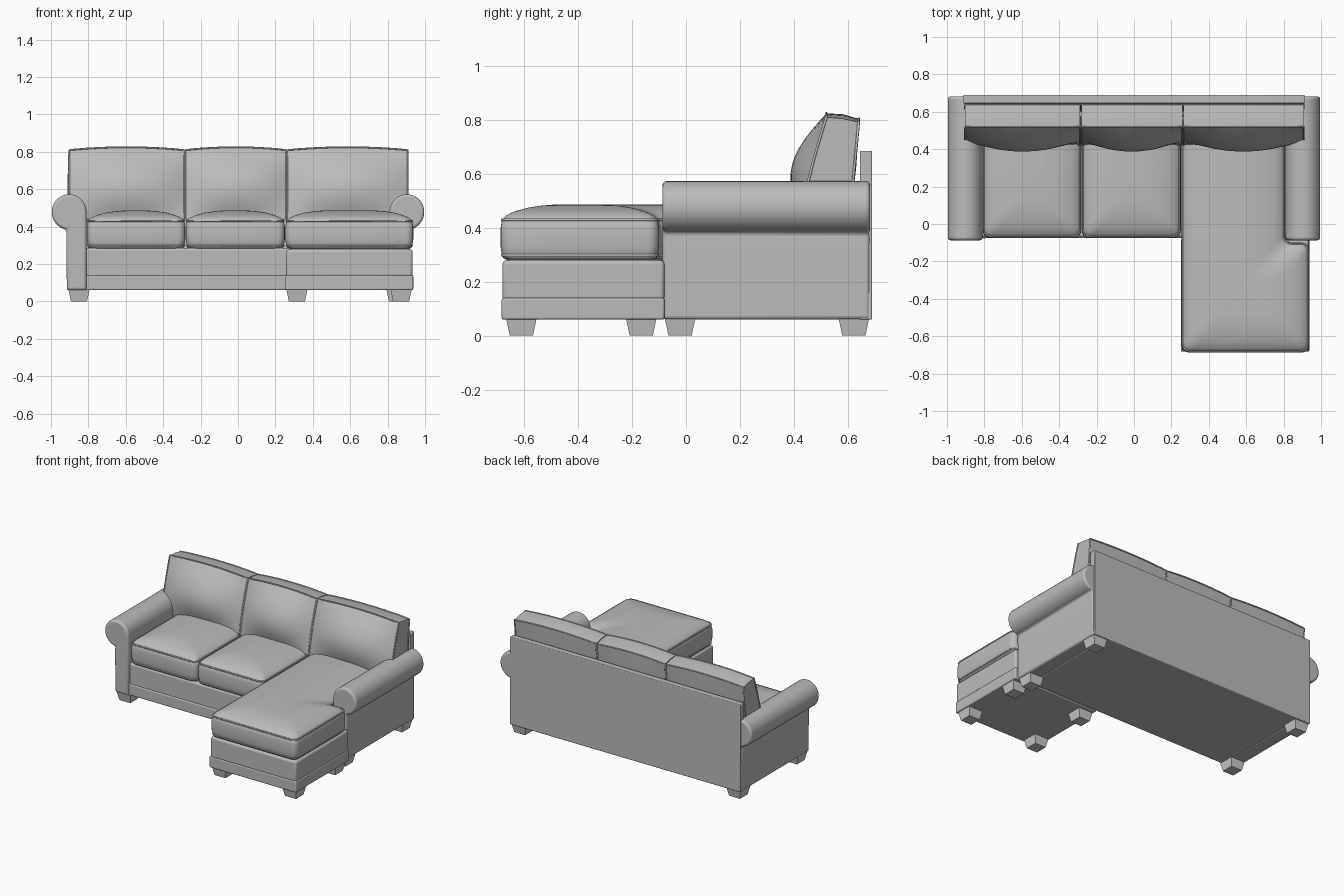
import bpy, bmesh, math

if "Cube" in bpy.data.objects:
    bpy.data.objects.remove(bpy.data.objects["Cube"])


def material(name, value):
    m = bpy.data.materials.new(name)
    m.diffuse_color = (value, value, value, 1)
    m.use_nodes = True
    m.node_tree.nodes["Principled BSDF"].inputs["Base Color"].default_value = m.diffuse_color
    return m


FABRIC = material("grey fabric", 0.5)
FOOT = material("light grey feet", 0.58)


def finish(name, bm, mat=FABRIC, bevel=0.0, angle=40):
    bmesh.ops.recalc_face_normals(bm, faces=bm.faces)
    me = bpy.data.meshes.new(name)
    bm.to_mesh(me)
    bm.free()
    ob = bpy.data.objects.new(name, me)
    bpy.context.collection.objects.link(ob)
    me.materials.append(mat)
    if bevel:
        mod = ob.modifiers.new("soft edges", 'BEVEL')
        mod.width, mod.segments = bevel, 3
        mod.limit_method, mod.angle_limit = 'ANGLE', math.radians(40)
    if angle:
        bpy.ops.object.select_all(action='DESELECT')
        ob.select_set(True)
        bpy.context.view_layer.objects.active = ob
        bpy.ops.object.shade_smooth_by_angle(angle=math.radians(angle))
    return ob


def loft(name, rings, **kw):
    """Skin a list of equal-length closed rings and cap both ends."""
    bm = bmesh.new()
    vs = [[bm.verts.new(p) for p in r] for r in rings]
    n = len(vs[0])
    for a, b in zip(vs, vs[1:]):
        for i in range(n):
            j = (i + 1) % n
            bm.faces.new((a[i], a[j], b[j], b[i]))
    bm.faces.new(vs[0])
    bm.faces.new(vs[-1])
    return finish(name, bm, **kw)


def box(name, x0, x1, y0, y1, z0, z1, bevel=0.008):
    rings = [[(x0, y0, z), (x1, y0, z), (x1, y1, z), (x0, y1, z)] for z in (z0, z1)]
    return loft(name, rings, bevel=bevel)


def piping(name, pts, radius=0.005):
    cu = bpy.data.curves.new(name, 'CURVE')
    cu.dimensions = '3D'
    cu.bevel_depth, cu.bevel_resolution = radius, 1
    sp = cu.splines.new('POLY')
    sp.points.add(len(pts) - 1)
    for p, co in zip(sp.points, pts):
        p.co = (*co, 1)
    sp.use_cyclic_u = True
    cu.materials.append(FABRIC)
    bpy.context.collection.objects.link(bpy.data.objects.new(name, cu))


def rounded(poly, inset, z, r=0.04, seg=5):
    """Inset a counter-clockwise right-angled outline and round its corners."""
    n, out = len(poly), []

    def unit(a, b):
        d = math.dist(a, b)
        return ((b[0] - a[0]) / d, (b[1] - a[1]) / d)

    for i, p in enumerate(poly):
        d0, d1 = unit(poly[i - 1], p), unit(p, poly[(i + 1) % n])
        cx = p[0] + inset * (-d0[1] - d1[1])
        cy = p[1] + inset * (d0[0] + d1[0])
        for k in range(seg + 1):
            a = k / seg * math.pi / 2
            s, c = r * (1 - math.sin(a)), r * (1 - math.cos(a))
            out.append((cx - d0[0] * s + d1[0] * c, cy - d0[1] * s + d1[1] * c, z))
    return out


# Seat cushions: straight boxing with a crowned top and piped seams
SEAT = [(0.278, 0.03), (0.287, 0.01), (0.298, 0.005), (0.33, 0), (0.40, 0), (0.43, 0.005),
        (0.447, 0.022), (0.462, 0.055), (0.474, 0.1), (0.482, 0.15), (0.486, 0.2)]


def seat_cushion(name, poly):
    loft(name, [rounded(poly, d, z) for z, d in SEAT], angle=60)
    for z in (0.298, 0.43):
        piping(name + "_piping", rounded(poly, 0.006, z))


for side, x0, x1 in (("left", -0.808, -0.282), ("middle", -0.279, 0.25)):
    seat_cushion(side + "_seat_cushion", [(x0, -0.075), (x1, -0.075), (x1, 0.6), (x0, 0.6)])
seat_cushion("chaise_seat_cushion", [(0.254, -0.687), (0.937, -0.687), (0.937, -0.1),
                                     (0.808, -0.1), (0.808, 0.6), (0.254, 0.6)])


# Back cushions: leaning boxed pillows with a bulging front
def back_section(x, w, n=12):
    pts = []
    for k in range(n + 1):                       # front face, bottom to top
        t = k / n
        pts.append((x, 0.425 + 0.095 * t - 0.08 * w * math.sin(math.pi * t),
                    0.44 + (0.368 + 0.016 * w) * t))
    pts.append((x, 0.58, 0.803 + 0.018 * w))     # top boxing
    for k in range(5):                           # rear face, top to bottom
        t = 1 - k / 4
        pts.append((x, 0.605 + 0.035 * t + 0.008 * w * math.sin(math.pi * t),
                    0.44 + (0.35 + 0.014 * w) * t))
    return pts


def back_cushion(name, x0, x1, n=16):
    rings = []
    for i in range(n + 1):
        u = 2 * i / n - 1
        rings.append(back_section(x0 + (x1 - x0) * i / n, 0.08 + 0.92 * (1 - u * u)))
    loft(name, rings, angle=45)
    for lo, hi in ((0, 12), (18, 14)):           # front and rear seam welts
        first, last = rings[0], rings[-1]
        step = 1 if hi > lo else -1
        idx = list(range(lo, hi + step, step))
        if lo == 0:
            pts = [first[k] for k in idx] + [r[hi] for r in rings[1:-1]]
            pts += [last[k] for k in reversed(idx)]
        else:
            pts = [first[k] for k in idx] + [r[hi] for r in rings[1:-1]]
            pts += [last[k] for k in reversed(idx)]
        piping(name + "_piping", pts)


for side, x0, x1 in (("left", -0.903, -0.288), ("middle", -0.282, 0.258),
                     ("right", 0.264, 0.908)):
    back_cushion(side + "_back_cushion", x0, x1)

# Rolled arms
for side, s in (("left", -1), ("right", 1)):
    prof = [(0.81, 0.06)]
    for k in range(25):
        a = math.radians(180 - k * 262 / 24)
        prof.append((0.903 + 0.093 * math.cos(a), 0.478 + 0.095 * math.sin(a)))
    prof += [(0.918, 0.36), (0.915, 0.06)]
    loft(side + "_arm", [[(s * x, y, z) for x, z in prof] for y in (-0.087, 0.682)],
         bevel=0.014)

# Frame: back panel, seat base with lower band, chaise base with lower band
box("back_panel", -0.912, 0.912, 0.645, 0.69, 0.06, 0.685, 0.005)
box("seat_base", -0.815, 0.815, -0.068, 0.66, 0.13, 0.285, 0.012)
box("seat_base_band", -0.815, 0.815, -0.075, 0.66, 0.06, 0.14)
box("chaise_base", 0.256, 0.934, -0.68, -0.08, 0.13, 0.28, 0.015)
box("chaise_base_band", 0.25, 0.937, -0.683, -0.08, 0.06, 0.14)

# Tapered block feet
feet = [(-0.85, -0.022), (-0.85, 0.622), (0.85, -0.022), (0.85, 0.622),
        (0.315, -0.61), (0.872, -0.61), (0.315, -0.166), (0.872, -0.166)]
for x, y in feet:
    loft("foot", [[(x - h, y - h, z), (x + h, y - h, z), (x + h, y + h, z), (x - h, y + h, z)]
                  for z, h in ((0, 0.043), (0.062, 0.056))], mat=FOOT, angle=0)
